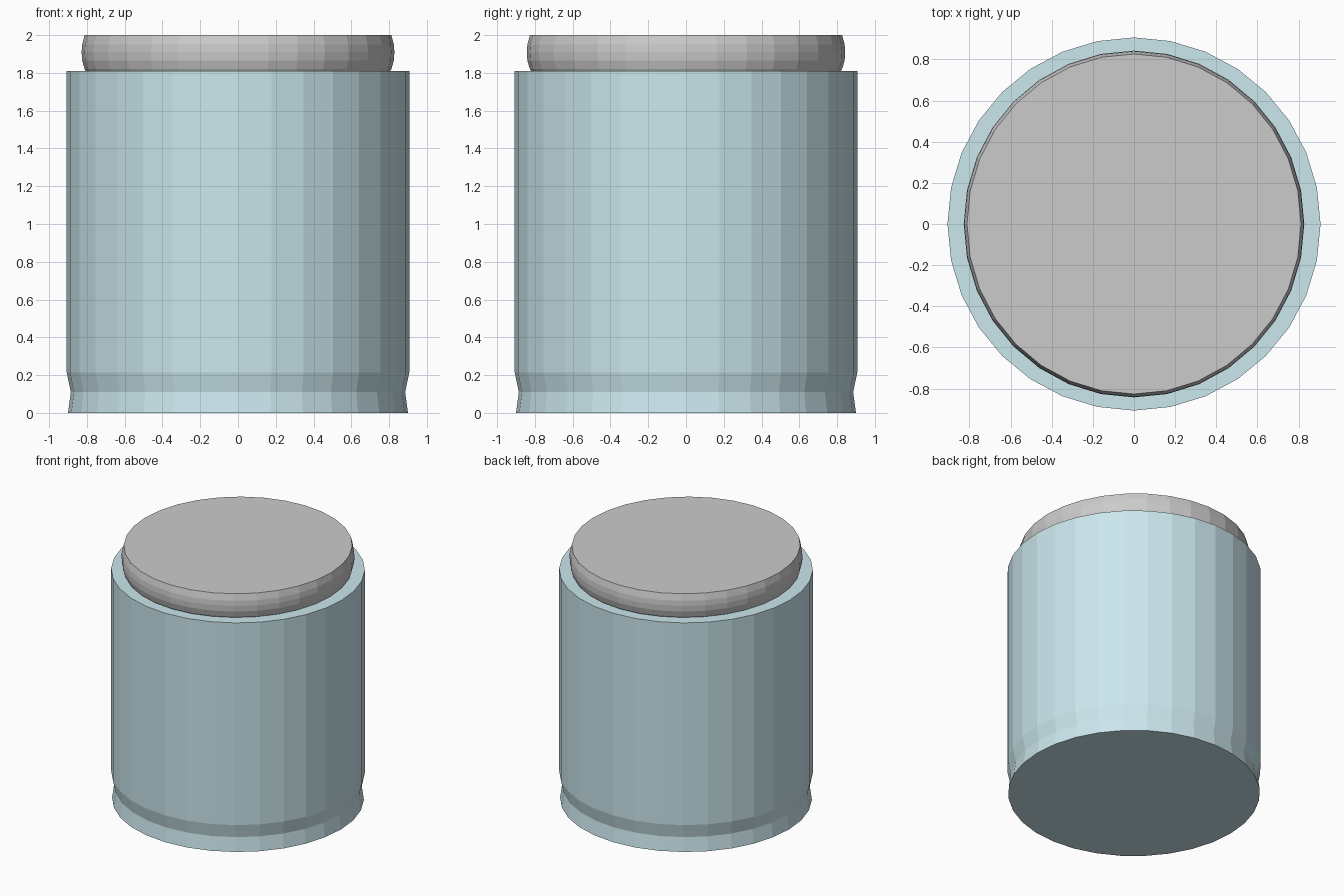
import bpy, bmesh, math

if "Cube" in bpy.data.objects:
    bpy.data.objects.remove(bpy.data.objects["Cube"])

SIDES = 32


def lathe(name, profile, y_stretch=1.0, colour=None):
    """Revolve (radius, z) points into a closed, flat-shaded solid."""
    bm = bmesh.new()
    rings = []
    for r, z in profile:
        angles = [2 * math.pi * i / SIDES for i in range(SIDES)]
        rings.append([bm.verts.new((r * math.cos(a), r * y_stretch * math.sin(a), z))
                      for a in angles])
    for low, high in zip(rings, rings[1:]):
        for i in range(SIDES):
            j = (i + 1) % SIDES
            bm.faces.new((low[i], low[j], high[j], high[i]))
    bm.faces.new(rings[0][::-1])
    bm.faces.new(rings[-1])
    mesh = bpy.data.meshes.new(name)
    bm.to_mesh(mesh)
    bm.free()
    obj = bpy.data.objects.new(name, mesh)
    bpy.context.collection.objects.link(obj)
    if colour:
        mat = bpy.data.materials.new(name + "_colour")
        mat.diffuse_color = colour
        mat.use_nodes = True
        mat.node_tree.nodes["Principled BSDF"].inputs["Base Color"].default_value = mat.diffuse_color
        mesh.materials.append(mat)
    return obj


# Jar body with a shallow pinch above its flared foot
lathe("jar_body",
      [(0.90, 0.0), (0.885, 0.11), (0.907, 0.215), (0.907, 1.81)],
      colour=(0.60, 0.80, 0.85, 1))

# Rounded stopper lid, slightly wider front to back
lathe("jar_lid",
      [(0.80, 1.80), (0.812, 1.82), (0.825, 1.865), (0.828, 1.91),
       (0.825, 1.95), (0.812, 2.0)],
      y_stretch=1.018)
